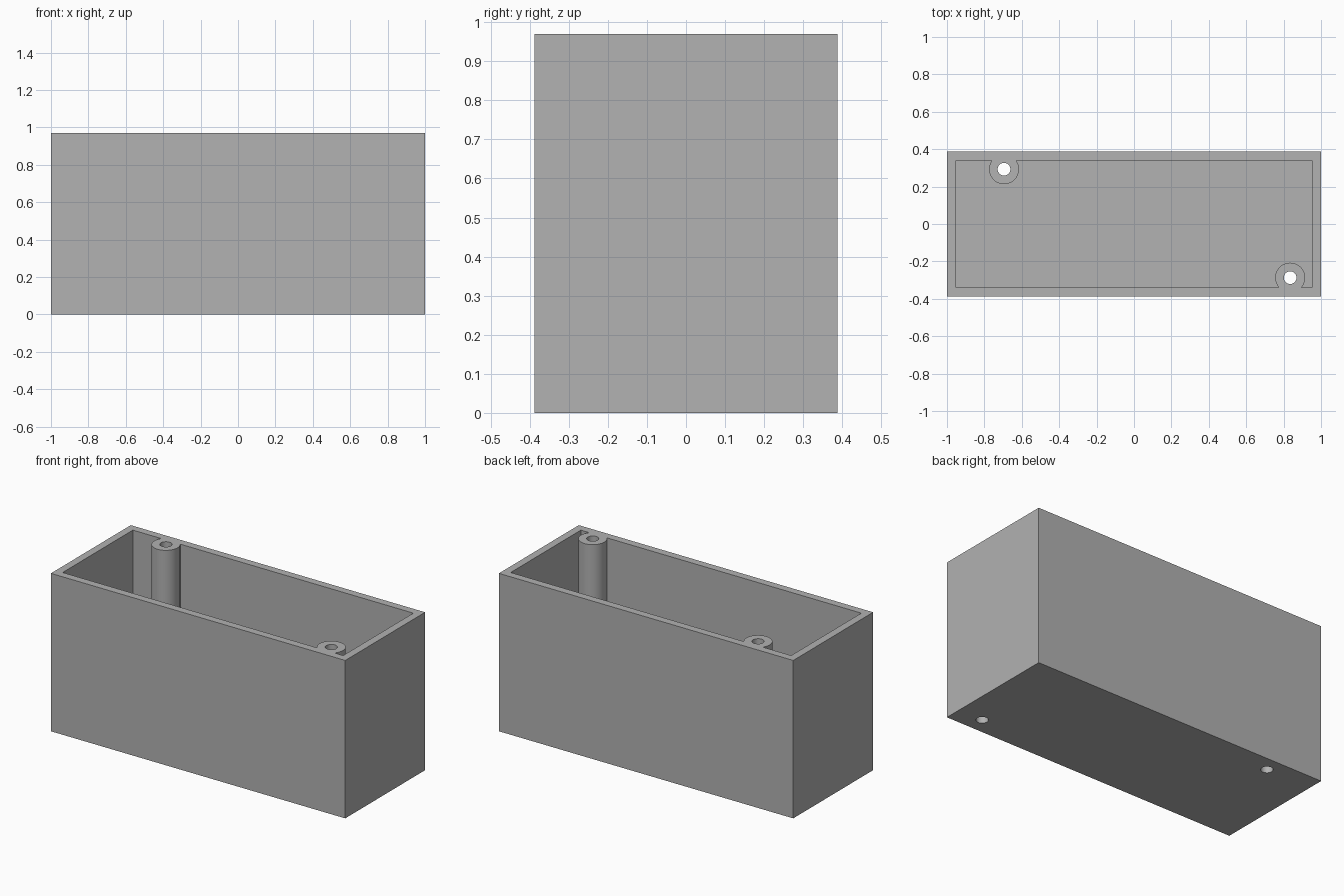
import bpy
import math

old = bpy.data.objects.get("Cube")
if old:
    bpy.data.objects.remove(old, do_unlink=True)

# Overall sizes
LENGTH, DEPTH, HEIGHT = 2.0, 0.775, 0.97
WALL = 0.047
POST_RADIUS, HOLE_RADIUS = 0.08, 0.034
POSTS = [(-0.695, 0.293), (0.835, -0.287)]

grey = bpy.data.materials.new("plain grey")
grey.use_nodes = True
grey.diffuse_color = (0.445, 0.445, 0.445, 1)
grey.node_tree.nodes["Principled BSDF"].inputs["Base Color"].default_value = grey.diffuse_color


def box(name, x, y, z0, z1):
    bpy.ops.mesh.primitive_cube_add(size=1, location=(0, 0, (z0 + z1) / 2))
    obj = bpy.context.object
    obj.name = name
    obj.scale = (x, y, z1 - z0)
    bpy.ops.object.transform_apply(location=True, scale=True)
    obj.data.materials.append(grey)
    return obj


def cylinder(name, center, radius, z0, z1):
    bpy.ops.mesh.primitive_cylinder_add(vertices=48, radius=radius, depth=z1 - z0,
                                        location=(*center, (z0 + z1) / 2))
    obj = bpy.context.object
    obj.name = name
    bpy.ops.object.transform_apply(location=True)
    obj.data.materials.append(grey)
    return obj


def combine(target, tool, operation):
    mod = target.modifiers.new(tool.name, 'BOOLEAN')
    mod.operation = operation
    mod.solver = 'EXACT'
    mod.object = tool
    bpy.ops.object.select_all(action='DESELECT')
    target.select_set(True)
    bpy.context.view_layer.objects.active = target
    bpy.ops.object.modifier_apply(modifier=mod.name)
    bpy.data.objects.remove(tool, do_unlink=True)


# Open-topped box with a floor
case = box("open_case", LENGTH, DEPTH, 0, HEIGHT)
cavity = box("cavity_cutter", LENGTH - 2 * WALL, DEPTH - 2 * WALL, WALL, HEIGHT + 0.2)
combine(case, cavity, 'DIFFERENCE')

# Screw posts merged into the walls, flush with the rim
for center in POSTS:
    combine(case, cylinder("screw_post", center, POST_RADIUS, WALL / 2, HEIGHT), 'UNION')

# Screw holes right through posts and floor
for center in POSTS:
    combine(case, cylinder("hole_cutter", center, HOLE_RADIUS, -0.1, HEIGHT + 0.1), 'DIFFERENCE')

bpy.ops.object.shade_smooth_by_angle(angle=math.radians(30))
